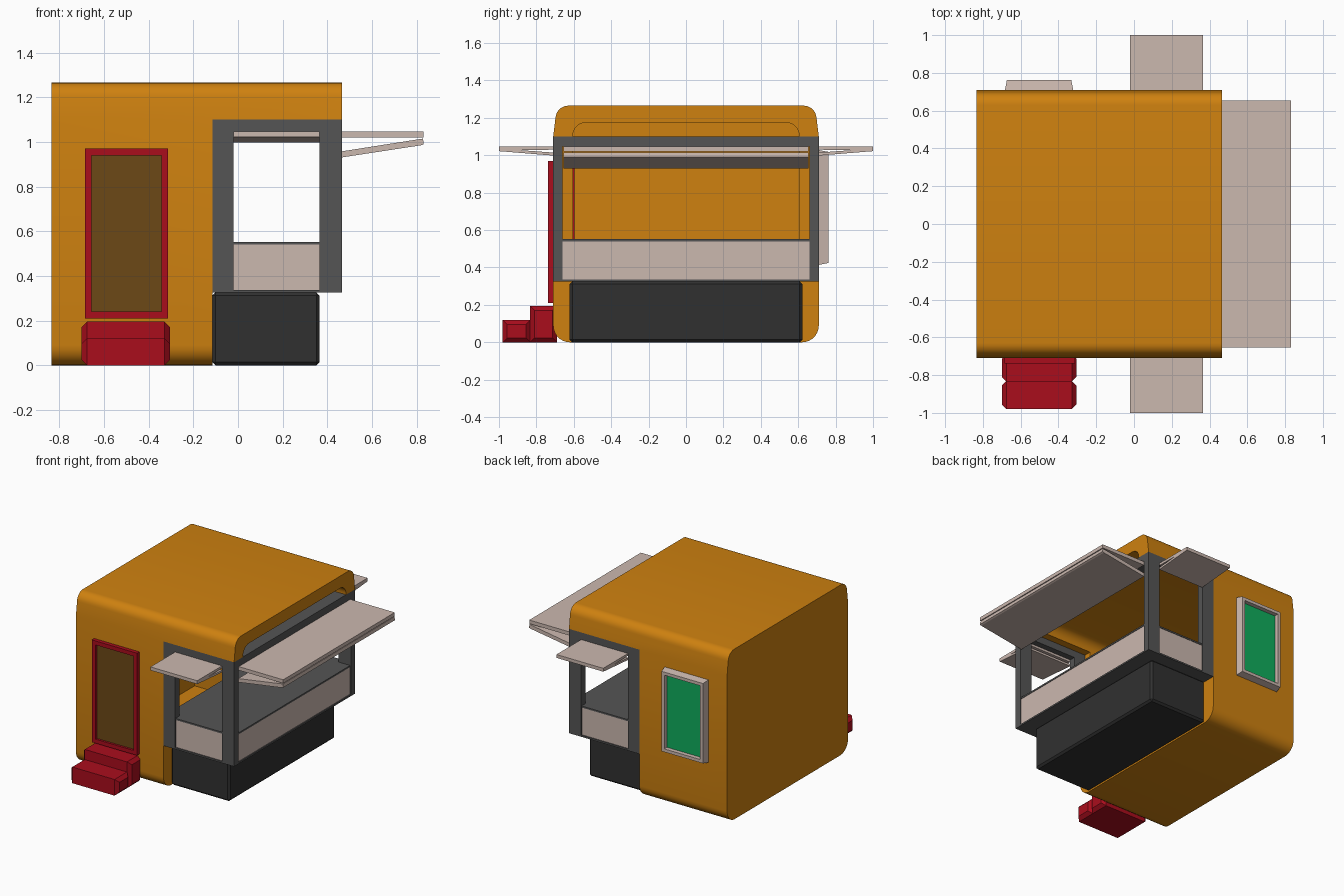
import bpy, bmesh, math

if "Cube" in bpy.data.objects:
    bpy.data.objects.remove(bpy.data.objects["Cube"])


def mat(name, r, g, b):
    m = bpy.data.materials.new(name)
    m.diffuse_color = (r, g, b, 1)
    m.use_nodes = True
    m.node_tree.nodes["Principled BSDF"].inputs["Base Color"].default_value = m.diffuse_color
    return m


ORANGE = mat("orange", 0.62, 0.22, 0.005)
GREY = mat("frame_grey", 0.09, 0.09, 0.09)
DARK = mat("base_dark", 0.03, 0.03, 0.03)
BEIGE = mat("beige", 0.6, 0.48, 0.43)
RED = mat("red", 0.4, 0.004, 0.012)
BROWN = mat("door_brown", 0.15, 0.065, 0.008)
GREEN = mat("green", 0.005, 0.42, 0.11)


def finish(name, bm, m):
    bmesh.ops.recalc_face_normals(bm, faces=bm.faces)
    me = bpy.data.meshes.new(name)
    bm.to_mesh(me)
    bm.free()
    o = bpy.data.objects.new(name, me)
    bpy.context.collection.objects.link(o)
    if m:
        me.materials.append(m)
    return o


def prism(name, pts, axis, a, b, m=None):
    """Extrude a profile (y,z) along x, or (x,z) along y."""
    bm = bmesh.new()
    put = (lambda p, t: (t, p[0], p[1])) if axis == 'x' else (lambda p, t: (p[0], t, p[1]))
    lo = [bm.verts.new(put(p, a)) for p in pts]
    hi = [bm.verts.new(put(p, b)) for p in pts]
    bm.faces.new(lo)
    bm.faces.new(hi)
    n = len(pts)
    for i in range(n):
        j = (i + 1) % n
        bm.faces.new((lo[i], lo[j], hi[j], hi[i]))
    return finish(name, bm, m)


def box(name, x, y, z, m=None, bevel=0.0, pick=lambda e: True):
    bm = bmesh.new()
    bmesh.ops.create_cube(bm, size=1)
    for v in bm.verts:
        v.co = [r[0] if c < 0 else r[1] for c, r in zip(v.co, (x, y, z))]
    if bevel:
        bmesh.ops.bevel(bm, geom=[e for e in bm.edges if pick(e)], offset=bevel,
                        segments=1, affect='EDGES')
    return finish(name, bm, m)


def arc(cy, cz, ry, rz, a0, a1, n=7):
    return [(cy + ry * math.cos(math.radians(a0 + (a1 - a0) * i / n)),
             cz + rz * math.sin(math.radians(a0 + (a1 - a0) * i / n))) for i in range(n + 1)]


def mirrored(half):
    return half + [(-y, z) for y, z in reversed(half)]


def ring(name, x, z, y0, y1, w, m, bevel=0.0):
    """Rectangular frame in the xz plane."""
    bm = bmesh.new()
    rows = []
    for inset, y in ((0, y0), (bevel, y1), (w, y1), (w, y0)):
        rows.append([bm.verts.new((px, y, pz)) for px, pz in (
            (x[0] + inset, z[0] + inset), (x[1] - inset, z[0] + inset),
            (x[1] - inset, z[1] - inset), (x[0] + inset, z[1] - inset))])
    for k in range(4):
        r, s = rows[k], rows[(k + 1) % 4]
        for i in range(4):
            j = (i + 1) % 4
            bm.faces.new((r[i], r[j], s[j], s[i]))
    return finish(name, bm, m)


# hollow rounded body with overhanging roof
outer = mirrored(arc(0.62, 0.09, 0.09, 0.09, -90, 0) + [(0.71, 1.10)]
                 + arc(0.63, 1.195, 0.068, 0.07, 5, 90))
inner = mirrored([(0.605, 0.09)] + arc(0.535, 1.105, 0.07, 0.07, 0, 90))
shell = prism("body_shell", outer, 'x', -0.835, 0.465, ORANGE)
cutters = [prism("cavity_cutter", inner, 'x', -0.78, 0.7, ORANGE),
           box("front_cutter", (-0.115, 0.8), (-0.9, 0.9), (-0.2, 1.10), ORANGE)]
for c in cutters:
    c.hide_render = True
    md = shell.modifiers.new("cut", 'BOOLEAN')
    md.object, md.solver = c, 'EXACT'
bpy.context.view_layer.update()
cut_mesh = bpy.data.meshes.new_from_object(
    shell.evaluated_get(bpy.context.evaluated_depsgraph_get()))
shell.modifiers.clear()
shell.data = cut_mesh
for c in cutters:
    bpy.data.objects.remove(c)
bpy.ops.object.select_all(action='DESELECT')
shell.select_set(True)
bpy.context.view_layer.objects.active = shell
bpy.ops.object.shade_smooth_by_angle(angle=math.radians(35))

# dark base under the serving area
box("serving_base", (-0.115, 0.365), (-0.622, 0.622), (0, 0.326), DARK, 0.014)

# serving frame: floor, countertop, front beam
box("frame_floor", (-0.115, 0.465), (-0.71, 0.71), (0.325, 0.337), GREY)
box("countertop", (-0.11, 0.46), (-0.705, 0.705), (0.54, 0.552), GREY)
box("front_beam", (0.365, 0.465), (-0.66, 0.66), (1.047, 1.10), GREY)
box("front_panel", (0.43, 0.457), (-0.66, 0.66), (0.337, 0.54), BEIGE)

# main awning: flat board above a slanted board
prism("awning_top", [(0.46, 1.02), (0.83, 1.02), (0.83, 1.047), (0.46, 1.047)],
      'y', -0.655, 0.655, BEIGE)
prism("awning_bottom", [(0.46, 0.93), (0.82, 0.985), (0.832, 0.99), (0.828, 1.015), (0.46, 0.957)],
      'y', -0.655, 0.655, BEIGE)

# parts repeated on both sides
for side, s in (("left", -1), ("right", 1)):
    def yr(a, b):
        return tuple(sorted((s * a, s * b)))
    box("rear_post_" + side, (-0.115, -0.02), yr(0.66, 0.71), (0.337, 1.10), GREY)
    box("corner_post_" + side, (0.365, 0.465), yr(0.66, 0.71), (0.337, 1.10), GREY)
    box("side_beam_" + side, (-0.02, 0.365), yr(0.66, 0.71), (1.047, 1.10), GREY)
    box("side_panel_" + side, (-0.02, 0.365), yr(0.675, 0.702), (0.337, 0.54), BEIGE)
    prism("side_awning_top_" + side,
          [(s * 0.705, 1.03), (s * 1.0, 1.025), (s * 1.0, 1.047), (s * 0.705, 1.047)],
          'x', -0.02, 0.365, BEIGE)
    prism("side_awning_bottom_" + side,
          [(s * 0.705, 0.998), (s * 1.0, 1.022), (s * 1.0, 1.036), (s * 0.705, 1.014)],
          'x', -0.02, 0.365, BEIGE)

# door
ring("door_frame", (-0.685, -0.313), (0.21, 0.97), -0.595, -0.738, 0.03, RED)
box("door_panel", (-0.657, -0.341), (-0.722, -0.6), (0.238, 0.942), BROWN)


# entrance steps, chamfered around their ends
def end_edge(e):
    return abs(e.verts[0].co.x - e.verts[1].co.x) < 0.01


box("lower_step", (-0.70, -0.305), (-0.98, -0.832), (0, 0.12), RED, 0.024, end_edge)
box("upper_step", (-0.70, -0.305), (-0.834, -0.69), (0, 0.195), RED, 0.024, end_edge)

# window on the far side
ring("window_frame", (-0.685, -0.32), (0.412, 1.03), 0.70, 0.762, 0.035, BEIGE, 0.012)
box("window_pane", (-0.652, -0.353), (0.70, 0.73), (0.445, 0.997), GREEN)
